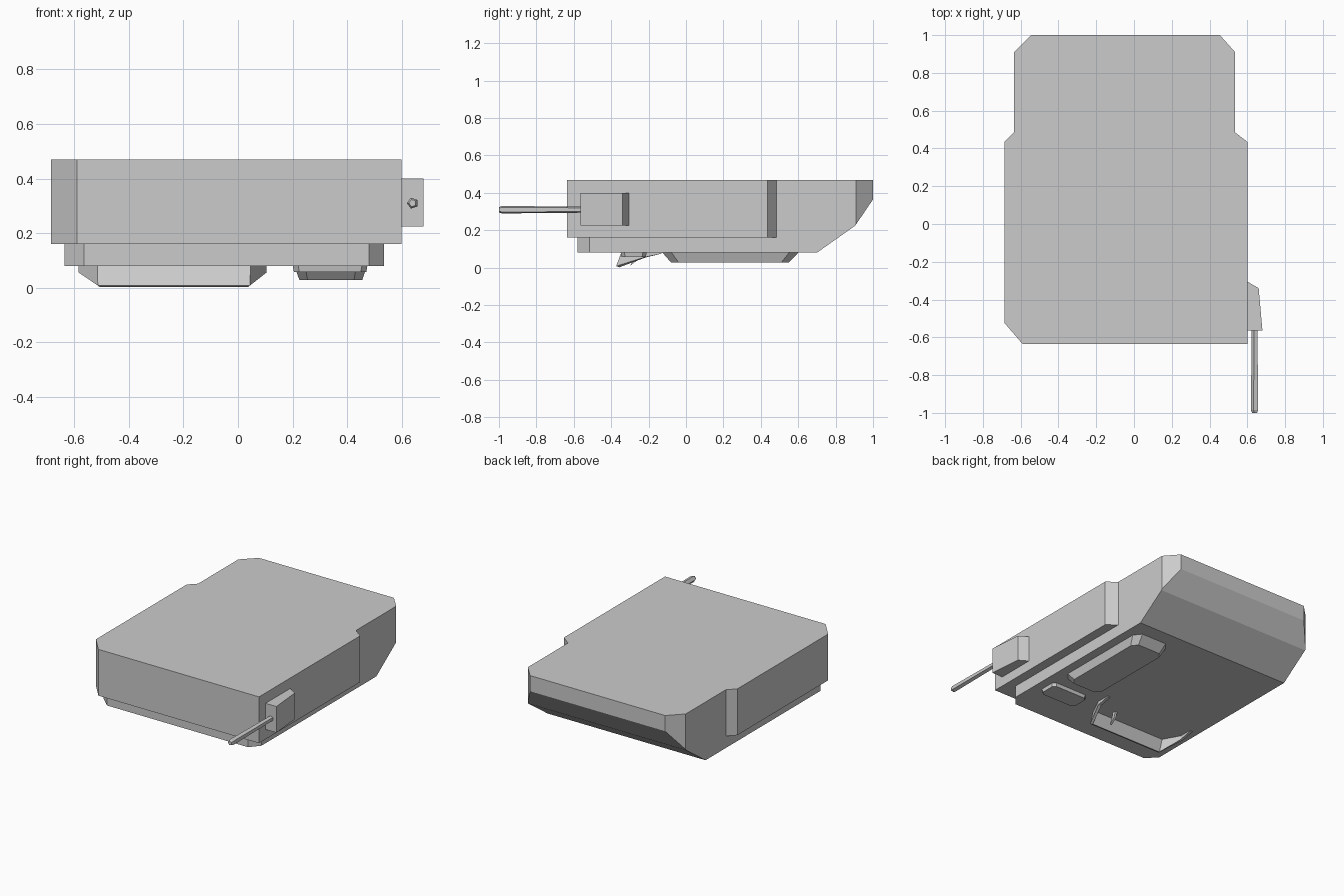
import bpy, bmesh
from math import pi
from mathutils import Matrix

if "Cube" in bpy.data.objects:
    bpy.data.objects.remove(bpy.data.objects["Cube"])


def make_object(name, bm):
    bmesh.ops.recalc_face_normals(bm, faces=bm.faces)
    mesh = bpy.data.meshes.new(name)
    bm.to_mesh(mesh)
    bm.free()
    ob = bpy.data.objects.new(name, mesh)
    bpy.context.collection.objects.link(ob)
    return ob


def loft(name, low, z0, high, z1):
    """Closed solid between two matching plan outlines."""
    bm = bmesh.new()
    a = [bm.verts.new((x, y, z0)) for x, y in low]
    b = [bm.verts.new((x, y, z1)) for x, y in high]
    n = len(a)
    for i in range(n):
        j = (i + 1) % n
        bm.faces.new((a[i], a[j], b[j], b[i]))
    bm.faces.new(a[::-1])
    bm.faces.new(b)
    return make_object(name, bm)


def clipped_rect(x0, x1, y0, y1, cx, cy):
    return [(x0 + cx, y0), (x1 - cx, y0), (x1, y0 + cy), (x1, y1 - cy),
            (x1 - cx, y1), (x0 + cx, y1), (x0, y1 - cy), (x0, y0 + cy)]


# Main body: wide upper box joined to a narrower lower tray
rear = [(0.535, 0.91), (0.455, 1.0), (-0.545, 1.0), (-0.635, 0.91)]
upper = [(-0.59, -0.635), (0.60, -0.635), (0.60, 0.435), (0.535, 0.485)] + rear + \
        [(-0.635, 0.485), (-0.685, 0.435), (-0.685, -0.525)]
lower = [(-0.565, -0.58), (0.48, -0.58), (0.535, -0.515)] + rear + [(-0.635, -0.515)]
body = loft("main_body", upper, 0.16, upper, 0.47)
tray = loft("lower_tray", lower, 0.08, lower, 0.30)
mod = body.modifiers.new("join_tray", 'BOOLEAN')
mod.operation, mod.solver, mod.object = 'UNION', 'EXACT', tray
bpy.context.view_layer.objects.active = body
bpy.ops.object.modifier_apply(modifier=mod.name)
bpy.data.objects.remove(tray)

# Slope the underside of the rear with two cuts
bm = bmesh.new()
bm.from_mesh(body.data)
for (ya, za), (yb, zb) in (((0.70, 0.08), (0.905, 0.225)), ((0.905, 0.225), (1.0, 0.365))):
    cut = bmesh.ops.bisect_plane(bm, geom=bm.verts[:] + bm.edges[:] + bm.faces[:], dist=1e-5,
                                 plane_co=(0, ya, za), plane_no=(0, zb - za, ya - yb),
                                 clear_outer=True)
    edges = [e for e in cut["geom_cut"] if isinstance(e, bmesh.types.BMEdge)]
    bmesh.ops.holes_fill(bm, edges=edges, sides=0)
bmesh.ops.dissolve_limit(bm, angle_limit=0.01, verts=bm.verts, edges=bm.edges)
bmesh.ops.recalc_face_normals(bm, faces=bm.faces)
bm.to_mesh(body.data)
bm.free()

# Side pod and its five-sided barrel
pod = [(0.59, -0.565), (0.68, -0.565), (0.66, -0.34), (0.60, -0.305), (0.59, -0.305)]
loft("side_pod", pod, 0.225, pod, 0.40)

bm = bmesh.new()
rings = []
for y, r in ((-0.56, 0.017), (-0.985, 0.021), (-1.0, 0.014)):
    rot = Matrix.Translation((0.64, y, 0.31)) @ Matrix.Rotation(pi / 2, 4, 'X')
    rot = rot @ Matrix.Rotation(pi / 2, 4, 'Z')
    rings.append(bmesh.ops.create_circle(bm, segments=5, radius=r, matrix=rot)["verts"])
for a, b in zip(rings, rings[1:]):
    for i in range(5):
        j = (i + 1) % 5
        bm.faces.new((a[i], a[j], b[j], b[i]))
bm.faces.new(rings[0])
bm.faces.new(rings[-1])
make_object("barrel", bm)

# Long tapered blister and small hatch under the right side
loft("long_blister", clipped_rect(0.225, 0.455, -0.08, 0.55, 0.03, 0.04), 0.028,
     clipped_rect(0.205, 0.475, -0.13, 0.605, 0.04, 0.05), 0.085)
loft("small_hatch", clipped_rect(0.205, 0.47, -0.345, -0.215, 0.02, 0.02), 0.057,
     clipped_rect(0.2, 0.475, -0.35, -0.21, 0.02, 0.02), 0.085)

# Scoop lip: forward-leaning wall with ends swept back, (x, y, bottom z, lean)
bm = bmesh.new()
path = [(-0.575, -0.13, 0.075, 0), (-0.575, -0.22, 0.055, 0), (-0.51, -0.335, 0.005, 0.03),
        (0.04, -0.335, 0.005, 0.03), (0.095, -0.22, 0.055, 0), (0.095, -0.13, 0.075, 0)]
top = [bm.verts.new((x, y, 0.085)) for x, y, z, l in path]
bot = [bm.verts.new((x, y - l, z)) for x, y, z, l in path]
for i in range(len(path) - 1):
    bm.faces.new((top[i], top[i + 1], bot[i + 1], bot[i]))
lip = make_object("scoop_lip", bm)
mod = lip.modifiers.new("thickness", 'SOLIDIFY')
mod.thickness, mod.offset = 0.02, 0

# Small hook behind the lip
bm = bmesh.new()
hook = [(-0.27, 0.085), (-0.245, 0.085), (-0.26, 0.04), (-0.30, 0.01), (-0.28, 0.045)]
sides = [[bm.verts.new((x, y, z)) for y, z in hook] for x in (-0.07, -0.055)]
for i in range(5):
    j = (i + 1) % 5
    bm.faces.new((sides[0][i], sides[0][j], sides[1][j], sides[1][i]))
for s in sides:
    bm.faces.new(s)
make_object("scoop_hook", bm)
